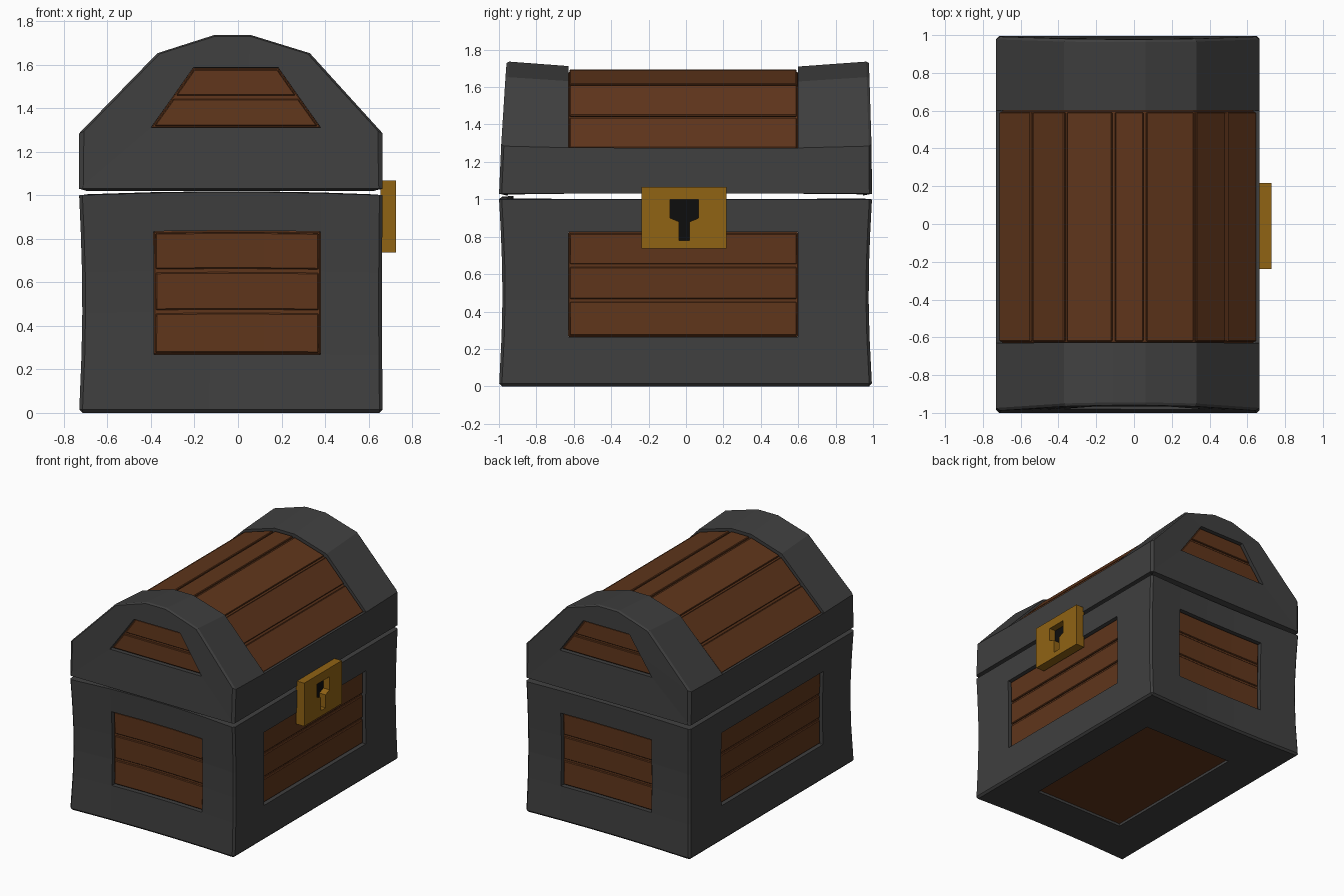
import bpy, bmesh
from math import sin, pi, radians
from mathutils import Vector

if "Cube" in bpy.data.objects:
    bpy.data.objects.remove(bpy.data.objects["Cube"])


def material(name, rgb):
    m = bpy.data.materials.new(name)
    m.diffuse_color = (*rgb, 1)
    m.use_nodes = True
    m.node_tree.nodes["Principled BSDF"].inputs["Base Color"].default_value = m.diffuse_color
    return m


IRON = material("iron", (0.05, 0.05, 0.05))
WOOD = material("wood", (0.115, 0.036, 0.011))
GOLD = material("brass", (0.28, 0.125, 0.007))
DARK = material("dark", (0.004, 0.004, 0.004))

XS = [-0.73, -0.39, -0.13, 0.12, 0.38, 0.665]
YS = [-1.0, -0.63, 0.60, 0.995]
ZS = [0, 0.265, 0.46, 0.645, 0.825, 1.0]
CX = -0.033


def end_weight(y):
    return max(0, min(1, (abs(y) - 0.6) / 0.35))


def hollow(x):
    return max(0, 1 - ((x - CX) / 0.698) ** 2)


def bend_body(v):
    # waisted sides and dished ends
    x, y, z = v
    t, w = sin(pi * min(1, max(0, z))), end_weight(y)
    v.y = y * (1 - w * (0.018 * t + 0.018 * hollow(x)))
    v.x = x * (1 - (0.02 if x < 0 else 0.006) * t * min(1, abs(x) / 0.7))
    if y < -0.9:
        v.z = z + 0.015 * z * hollow(x)


def bend_lid(v):
    # ends lean in and the rim flares up
    x, y, z = v
    h, w = (z - 1.03) / 0.7, end_weight(y)
    v.y = y * (1 - w * ((0.032 if y < 0 else 0.008) * h + 0.01 * hollow(x)))
    v.z = z + 0.028 * h * w


def finish(name, bm, mat, bend=None, bevel=0, angle=30, wall=0):
    bmesh.ops.remove_doubles(bm, verts=bm.verts, dist=1e-5)
    bmesh.ops.recalc_face_normals(bm, faces=bm.faces)
    if bend:
        for v in bm.verts:
            bend(v.co)
    me = bpy.data.meshes.new(name)
    bm.to_mesh(me)
    bm.free()
    me.materials.append(mat)
    ob = bpy.data.objects.new(name, me)
    bpy.context.collection.objects.link(ob)
    if bevel:
        b = ob.modifiers.new("bevel", 'BEVEL')
        b.width, b.segments, b.limit_method = bevel, 1, 'ANGLE'
        b.angle_limit = radians(angle)
    if wall:
        s = ob.modifiers.new("wall", 'SOLIDIFY')
        s.thickness, s.offset, s.use_even_offset = wall, -1, True
    return ob


def quad(bm, *pts):
    bm.faces.new([bm.verts.new(p) for p in pts])


def block(bm, lo, hi):
    prism(bm, [(lo[0], lo[2]), (hi[0], lo[2]), (hi[0], hi[2]), (lo[0], hi[2])], lo[1], hi[1])


def prism(bm, pts, a, b):
    # polygon in the xz plane extruded along y
    n = len(pts)
    A = [bm.verts.new((x, a, z)) for x, z in pts]
    B = [bm.verts.new((x, b, z)) for x, z in pts]
    bm.faces.new(A)
    bm.faces.new(B[::-1])
    for i in range(n):
        j = (i + 1) % n
        bm.faces.new((A[i], B[i], B[j], A[j]))


def slice_x(bm):
    for x in XS[2:4]:
        bmesh.ops.bisect_plane(bm, geom=bm.verts[:] + bm.edges[:] + bm.faces[:],
                               plane_co=(x, 0, 0), plane_no=(1, 0, 0))


# Body frame: open box with panel openings in the four walls and floor
bm = bmesh.new()
pairs = lambda s: list(enumerate(zip(s, s[1:])))
for k, (z0, z1) in pairs(ZS):
    for i, (x0, x1) in pairs(XS):
        if not (1 <= i <= 3 and 1 <= k <= 3):
            for y in (YS[0], YS[-1]):
                quad(bm, (x0, y, z0), (x1, y, z0), (x1, y, z1), (x0, y, z1))
    for j, (y0, y1) in pairs(YS):
        if not (j == 1 and 1 <= k <= 3):
            for x in (XS[0], XS[-1]):
                quad(bm, (x, y0, z0), (x, y1, z0), (x, y1, z1), (x, y0, z1))
for i, (x0, x1) in pairs(XS):
    for j, (y0, y1) in pairs(YS):
        if not (j == 1 and 1 <= i <= 3):
            quad(bm, (x0, y0, 0), (x1, y0, 0), (x1, y1, 0), (x0, y1, 0))
finish("body_frame", bm, IRON, bend_body, 0.015, 60, 0.06)

# Body planks and the boards behind them
G = 0.008
for side, y in (("front", YS[0]), ("back", YS[-1])):
    s = 1 if y < 0 else -1
    bm = bmesh.new()
    for z0, z1 in zip(ZS[1:4], ZS[2:5]):
        ys = sorted((y + s * 0.018, y + s * 0.05))
        block(bm, (XS[1] + G, ys[0], z0 + G), (XS[4] - G, ys[1], z1 - G))
    ys = sorted((y + s * 0.032, y + s * 0.06))
    block(bm, (XS[1], ys[0], ZS[1]), (XS[4], ys[1], ZS[4]))
    slice_x(bm)
    finish(side + "_planks", bm, WOOD, bend_body, 0.005)
for side, x in (("left", XS[0]), ("right", XS[-1])):
    s = 1 if x < 0 else -1
    bm = bmesh.new()
    for z0, z1 in zip(ZS[1:4], ZS[2:5]):
        xs = sorted((x + s * 0.018, x + s * 0.05))
        block(bm, (xs[0], YS[1] + G, z0 + G), (xs[1], YS[2] - G, z1 - G))
    xs = sorted((x + s * 0.032, x + s * 0.06))
    block(bm, (xs[0], YS[1], ZS[1]), (xs[1], YS[2], ZS[4]))
    finish(side + "_planks", bm, WOOD, bend_body, 0.005)
bm = bmesh.new()
block(bm, (XS[1], YS[1], 0.02), (XS[4], YS[2], 0.06))
finish("floor_board", bm, WOOD)

# Lid frame: faceted arch with a trapezoid opening in each gable
P = [(-0.73, 1.03), (-0.73, 1.275), (-0.37, 1.63), (-0.11, 1.71),
     (0.06, 1.71), (0.33, 1.63), (0.665, 1.275), (0.665, 1.03)]
H = [(-0.4, 1.3), (-0.3, 1.435), (-0.205, 1.565), (-0.07, 1.565),
     (0.05, 1.565), (0.185, 1.565), (0.28, 1.435), (0.38, 1.3)]
at = lambda p, y: (p[0], y, p[1])
bm = bmesh.new()
for i in range(8):
    j = (i + 1) % 8
    for y in (YS[0], YS[-1]):
        quad(bm, at(P[i], y), at(P[j], y), at(H[j], y), at(H[i], y))
    if i < 7:
        for k, (y0, y1) in pairs(YS):
            if k != 1 or i in (0, 6):
                quad(bm, at(P[i], y0), at(P[j], y0), at(P[j], y1), at(P[i], y1))
finish("lid_frame", bm, IRON, bend_lid, 0.015, 60, 0.05)


# Lid planks, sunk slightly under the arch
def sink(p, d):
    k = 1 - d
    return Vector((CX + (p[0] - CX) * (k + 0.012), 1.1 + (p[1] - 1.1) * k))


bm = bmesh.new()
mid = lambda a, b: ((a[0] + b[0]) / 2, (a[1] + b[1]) / 2)
arch = [P[1], mid(P[1], P[2]), *P[2:6], mid(P[5], P[6]), P[6]]
for a, b in zip(arch, arch[1:]):
    o0, o1, i0, i1 = sink(a, 0.025), sink(b, 0.025), sink(a, 0.07), sink(b, 0.07)
    g = (o1 - o0).normalized() * G
    prism(bm, [o0 + g, o1 - g, i1 - g, i0 + g], YS[1] + G, YS[2] - G)
    prism(bm, [sink(a, 0.05), sink(b, 0.05), sink(b, 0.08), sink(a, 0.08)], YS[1], YS[2])
finish("lid_planks", bm, WOOD, None, 0.005, 50)

# Gable planks in both lid ends
for side, y in (("front", YS[0]), ("back", YS[-1])):
    s = 1 if y < 0 else -1
    bm = bmesh.new()
    for l0, l1, r1, r0 in ((H[0], H[1], H[6], H[7]), (H[1], H[2], H[5], H[6])):
        prism(bm, [(l0[0] + 0.016, l0[1] + G), (l1[0] + 0.004, l1[1] - G),
                   (r1[0] - 0.004, r1[1] - G), (r0[0] - 0.016, r0[1] + G)],
              y + s * 0.018, y + s * 0.045)
    prism(bm, [H[0], H[2], H[5], H[7]], y + s * 0.03, y + s * 0.05)
    finish(side + "_gable_planks", bm, WOOD, bend_lid, 0.004)

# Lock plate with a keyhole
key = [(-0.085, 1.0), (0.068, 1.0), (0.068, 0.9), (0.02, 0.88),
       (0.02, 0.78), (-0.037, 0.78), (-0.037, 0.88), (-0.085, 0.9)]
rim = [(-0.237, 1.067), (0.217, 1.067), (0.217, 0.737), (-0.237, 0.737)]
bm = bmesh.new()
edges = []
for loop in (rim, key):
    vs = [bm.verts.new((0.727, y, z)) for y, z in loop]
    edges += [bm.edges.new((vs[i - 1], vs[i])) for i in range(len(vs))]
bmesh.ops.triangle_fill(bm, edges=edges, use_beauty=True)
ext = bmesh.ops.extrude_face_region(bm, geom=bm.faces[:], use_keep_orig=True)
for v in ext["geom"]:
    if isinstance(v, bmesh.types.BMVert):
        v.co.x = 0.655
finish("lock_plate", bm, GOLD)
bm = bmesh.new()
bm.faces.new([bm.verts.new((0.675, y, z)) for y, z in key[::-1]])
ob = finish("keyhole", bm, DARK)
